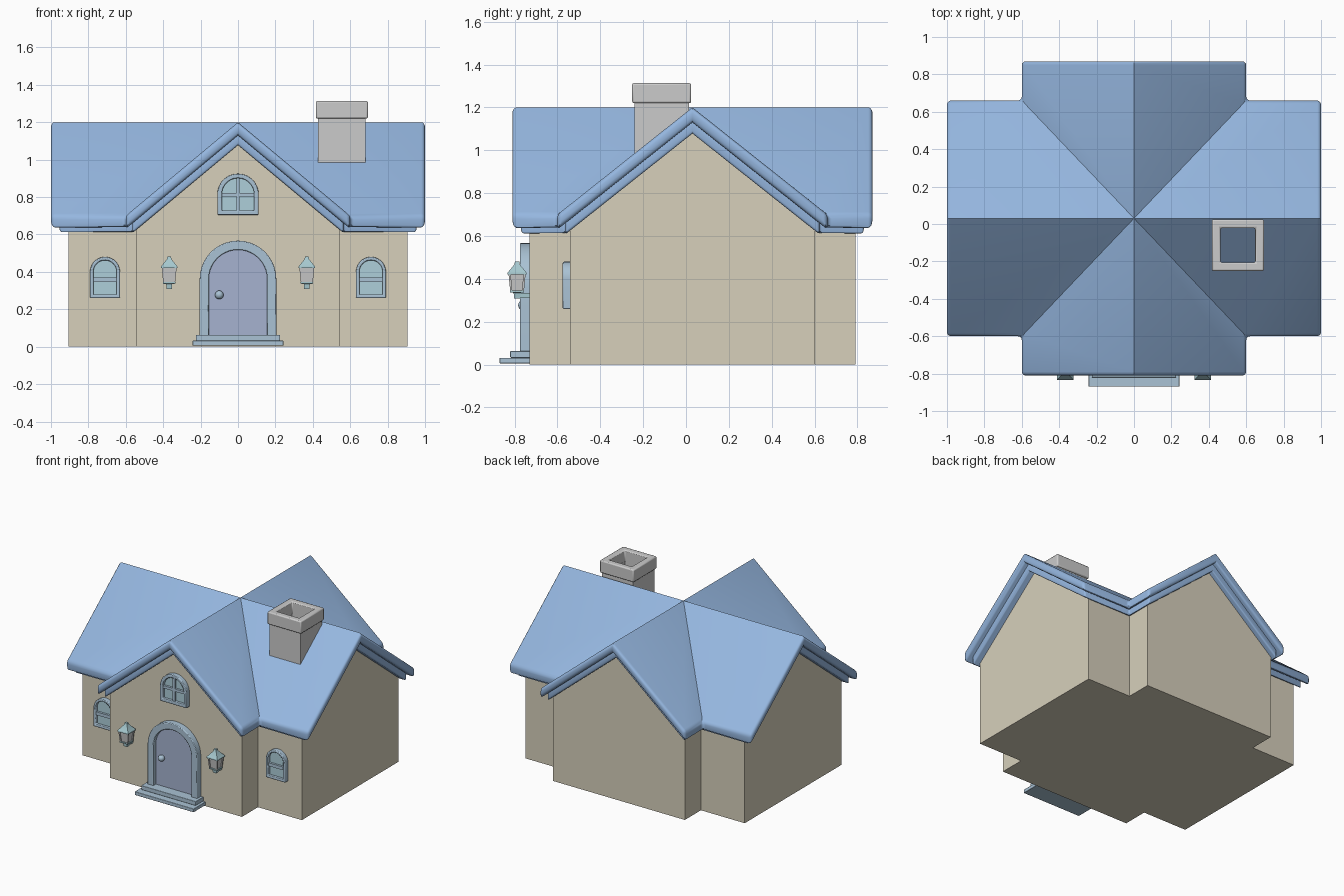
import bpy, bmesh, math

if "Cube" in bpy.data.objects:
    bpy.data.objects.remove(bpy.data.objects["Cube"])

CY = 0.03            # y of the roof crossing
SX, SY = 0.60, 0.63  # half spans of the two crossing roofs


def mat(name, c):
    m = bpy.data.materials.new(name)
    m.diffuse_color = (*c, 1)
    m.use_nodes = True
    m.node_tree.nodes["Principled BSDF"].inputs["Base Color"].default_value = m.diffuse_color
    return m


ROOF = mat("roof_blue", (0.30, 0.47, 0.74))
WALL = mat("wall_cream", (0.68, 0.63, 0.50))
TRIM = mat("trim_blue", (0.40, 0.54, 0.66))
DOOR = mat("door_blue", (0.38, 0.45, 0.63))
GLASS = mat("glass", (0.42, 0.62, 0.70))
LAMP = mat("lamp_teal", (0.38, 0.58, 0.62))


def finish(name, bm, m=None, bevel=0):
    bmesh.ops.recalc_face_normals(bm, faces=bm.faces)
    me = bpy.data.meshes.new(name)
    bm.to_mesh(me)
    bm.free()
    o = bpy.data.objects.new(name, me)
    bpy.context.collection.objects.link(o)
    if m:
        me.materials.append(m)
    bpy.ops.object.select_all(action='DESELECT')
    o.select_set(True)
    bpy.context.view_layer.objects.active = o
    bpy.ops.object.shade_smooth_by_angle(angle=math.radians(32))
    if bevel:
        b = o.modifiers.new("bevel", 'BEVEL')
        b.width, b.segments, b.limit_method = bevel, 2, 'ANGLE'
        b.angle_limit = math.radians(40)
    return o


def loft(bm, a, b):
    for i in range(len(a)):
        j = (i + 1) % len(a)
        bm.faces.new((a[i], a[j], b[j], b[i]))


def cross_wings(name, half, ly, lx, m, bevel=0):
    """Extrude a half profile (u, z) into four wings mitred at the middle."""
    prof = half + [(-u, z) for u, z in reversed(half[1:-1])]
    bm = bmesh.new()
    for k in range(4):
        length = lx / SX if k % 2 else ly / SY

        def put(x, y, z):
            for _ in range(k):
                x, y = -y, x
            return bm.verts.new((x * SX, y * SY + CY, z))
        inner = [put(u, -abs(u), z) for u, z in prof]
        outer = [put(u, -length, z) for u, z in prof]
        loft(bm, inner, outer)
        bm.faces.new(outer)
    bmesh.ops.remove_doubles(bm, verts=bm.verts, dist=1e-4)
    bmesh.ops.recalc_face_normals(bm, faces=bm.faces)
    if bevel:
        edges = {e for f in bm.faces if abs(f.normal.z) < 0.01 for e in f.edges}
        bmesh.ops.bevel(bm, geom=list(edges), offset=bevel, segments=3,
                        profile=0.5, affect='EDGES', clamp_overlap=True)
    return finish(name, bm, m)


def box(name, x, y, z, m=None, bevel=0):
    bm = bmesh.new()
    bmesh.ops.create_cube(bm, size=1)
    for v in bm.verts:
        for i, (lo, hi) in enumerate((x, y, z)):
            v.co[i] = lo if v.co[i] < 0 else hi
    return finish(name, bm, m, bevel)


def tube(name, x, y, z, t, m=None, bevel=0):
    """Rectangular open tube with wall thickness t."""
    def ring(d, h):
        return [bm.verts.new((px, py, h)) for px, py in (
            (x[0] + d, y[0] + d), (x[1] - d, y[0] + d),
            (x[1] - d, y[1] - d), (x[0] + d, y[1] - d))]
    bm = bmesh.new()
    rings = [ring(0, z[0]), ring(0, z[1]), ring(t, z[1]), ring(t, z[0])]
    for i in range(4):
        loft(bm, rings[i], rings[(i + 1) % 4])
    return finish(name, bm, m, bevel)


def arch(hw, z0, zc, n=20):
    return [(-hw, z0)] + [(-hw * math.cos(math.pi * i / n), zc + hw * math.sin(math.pi * i / n))
                          for i in range(n + 1)] + [(hw, z0)]


def panel(name, cx, pts, y0, y1, m):
    bm = bmesh.new()
    a, b = ([bm.verts.new((cx + x, y, z)) for x, z in pts] for y in (y0, y1))
    loft(bm, a, b)
    bm.faces.new(a)
    bm.faces.new(b)
    return finish(name, bm, m)


def frame(name, cx, outer, inner, y0, y1, m):
    bm = bmesh.new()
    r = [[bm.verts.new((cx + x, y, z)) for x, z in p]
         for p, y in ((outer, y0), (outer, y1), (inner, y1), (inner, y0))]
    for i in range(4):
        loft(bm, r[i], r[(i + 1) % 4])
    return finish(name, bm, m, 0.005)


def frustum(name, c, levels, m=None):
    """Square stack of (half width, z) sections."""
    bm = bmesh.new()
    rs = [[bm.verts.new((c[0] + sx * h, c[1] + sy * h, z))
           for sx, sy in ((-1, -1), (1, -1), (1, 1), (-1, 1))] for h, z in levels]
    for a, b in zip(rs, rs[1:]):
        loft(bm, a, b)
    bm.faces.new(rs[0])
    bm.faces.new(rs[-1])
    return finish(name, bm, m)


# House body and two-layer roof
cross_wings("walls", [(0, 1.10), (0.906, 0.647), (0.906, 0), (0, 0)], 0.76, 0.905, WALL)
cross_wings("roof", [(0, 1.2), (1, 0.70), (1, 0.63), (0, 1.13)], 0.84, 1.0, ROOF, 0.02)
cross_wings("roof_under_trim", [(0, 1.145), (0.94, 0.675), (0.94, 0.608), (0, 1.078)],
            0.80, 0.955, ROOF, 0.012)

# Chimney
tube("chimney_shaft", (0.427, 0.683), (-0.24, 0.013), (0.93, 1.23), 0.035)
tube("chimney_cap", (0.416, 0.695), (-0.251, 0.024), (1.22, 1.313), 0.046, None, 0.008)

# Door, frame, knob and steps
WY = -0.73
panel("door", 0, arch(0.158, 0.05, 0.362), WY + 0.01, WY - 0.015, DOOR)
frame("door_frame", 0, arch(0.205, 0.05, 0.362), arch(0.156, 0.05, 0.362), WY + 0.01, WY - 0.045, TRIM)
bm = bmesh.new()
bmesh.ops.create_uvsphere(bm, u_segments=20, v_segments=12, radius=0.023)
bmesh.ops.translate(bm, verts=bm.verts, vec=(-0.10, WY - 0.03, 0.277))
finish("door_knob", bm, TRIM)
box("lower_step", (-0.243, 0.243), (-0.87, WY + 0.01), (0.006, 0.032), TRIM, 0.003)
box("upper_step", (-0.225, 0.225), (-0.82, WY + 0.01), (0.032, 0.063), TRIM, 0.003)

# Gable window with cross bars
panel("gable_window_glass", 0, arch(0.088, 0.725, 0.815), WY + 0.01, WY - 0.012, GLASS)
frame("gable_window_frame", 0, arch(0.11, 0.705, 0.815), arch(0.086, 0.728, 0.815),
      WY + 0.01, WY - 0.035, TRIM)
box("gable_window_upright", (-0.009, 0.009), (WY - 0.028, WY), (0.72, 0.903), TRIM)
box("gable_window_bar", (-0.09, 0.09), (WY - 0.028, WY), (0.802, 0.822), TRIM)

for s, side in ((-1, "left"), (1, "right")):
    # Small windows beside the front wing
    x, y = s * 0.711, -0.54
    panel(side + "_window_glass", x, arch(0.064, 0.275, 0.40), y + 0.01, y - 0.012, GLASS)
    frame(side + "_window_frame", x, arch(0.08, 0.26, 0.40), arch(0.062, 0.279, 0.40),
          y + 0.01, y - 0.035, TRIM)
    box(side + "_window_bar", (x - 0.065, x + 0.065), (y - 0.028, y), (0.346, 0.37), TRIM)

    # Wall lanterns
    c = (s * 0.368, -0.788)
    frustum(side + "_lantern_body", c, [(0.025, 0.342), (0.033, 0.425)])
    frustum(side + "_lantern_roof", c, [(0.045, 0.42), (0.044, 0.429), (0.012, 0.468),
                                        (0.010, 0.482)], LAMP)
    frustum(side + "_lantern_base", c, [(0.014, 0.308), (0.016, 0.335), (0.033, 0.337),
                                        (0.033, 0.346)], LAMP)
    box(side + "_lantern_bracket", (c[0] - 0.011, c[0] + 0.011), (c[1], WY + 0.01), (0.31, 0.333), LAMP)
    for i in (-1, 1):
        for j in (-1, 1):
            p = frustum(side + "_lantern_post", (0, 0), [(0.005, 0.342), (0.005, 0.425)])
            for v in p.data.vertices:
                d = 0.027 if v.co.z < 0.38 else 0.035
                v.co.x += c[0] + i * d
                v.co.y += c[1] + j * d
